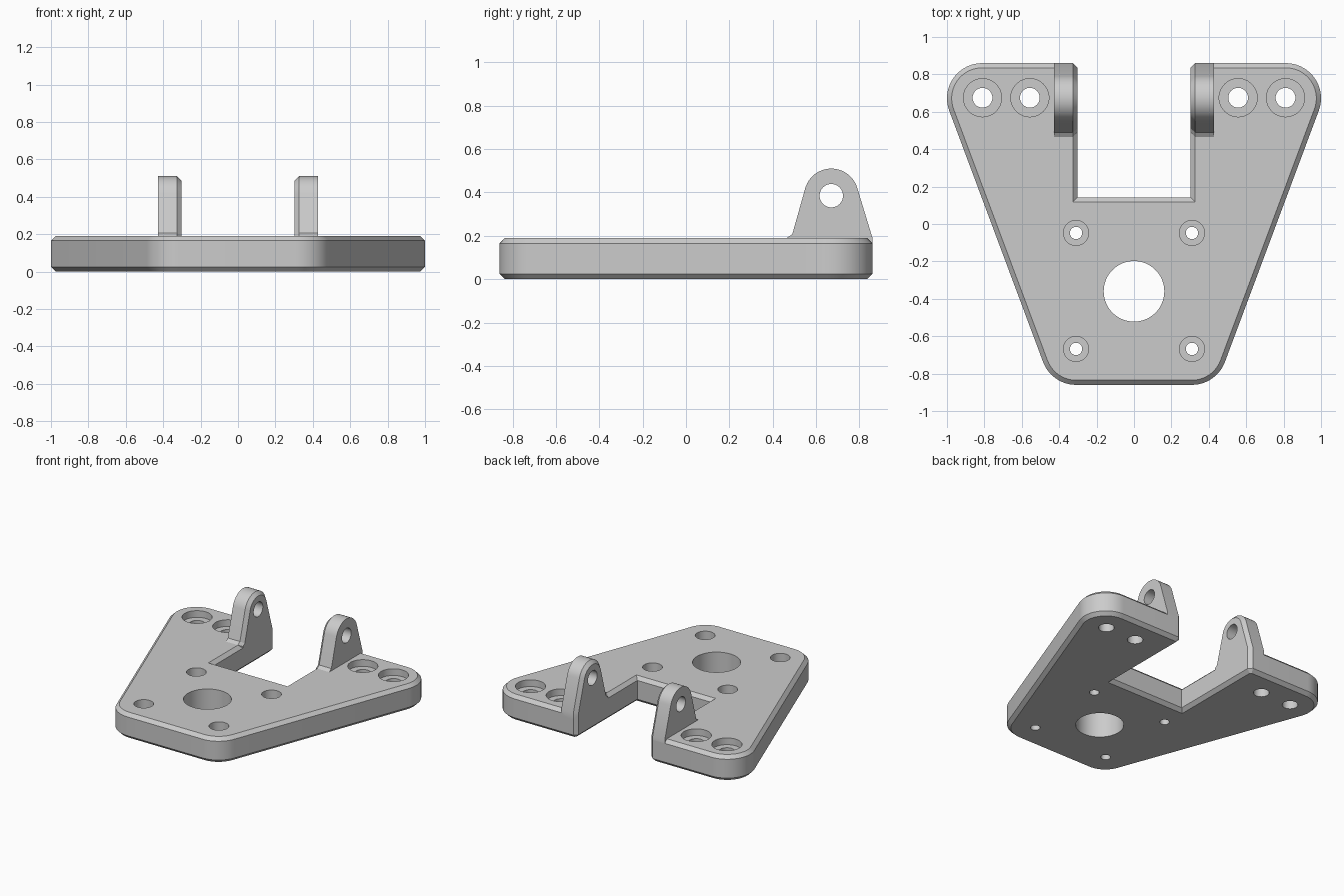
import bpy, bmesh
from math import sin, cos, radians, pi
from mathutils import Vector, Matrix

cube = bpy.data.objects.get("Cube")
if cube:
    bpy.data.objects.remove(cube, do_unlink=True)

GREY = (0.6, 0.6, 0.6, 1)
grey = bpy.data.materials.new("machined grey")
grey.use_nodes = True
grey.diffuse_color = GREY
grey.node_tree.nodes["Principled BSDF"].inputs["Base Color"].default_value = GREY

THICK, CHAMFER, BACK = 0.19, 0.025, 0.86
NOTCH_X, NOTCH_Y = 0.302, 0.142
LUG_OUT = 0.427


def arc(cx, cy, r, start, end, n):
    """Points on an arc, angles in degrees."""
    steps = [radians(start + (end - start) * i / n) for i in range(n + 1)]
    return [Vector((cx + r * cos(a), cy + r * sin(a))) for a in steps]


def circle(cx, cy, r, n=48):
    return arc(cx, cy, r, 0, 360, n)[:-1]


def inset(points, d):
    """Move a counter-clockwise outline inwards by d."""
    result = []
    for i, p in enumerate(points):
        a = (p - points[i - 1]).normalized()
        b = (points[(i + 1) % len(points)] - p).normalized()
        na, nb = Vector((-a.y, a.x)), Vector((-b.y, b.x))
        result.append(p + (na + nb) * d / (1 + na.dot(nb)))
    return result


def loft(bm, outline, layers):
    """Stack the outline at each (height, inset) and cap both ends."""
    rings = [[bm.verts.new((p.x, p.y, h)) for p in inset(outline, d)] for h, d in layers]
    n = len(outline)
    for low, high in zip(rings, rings[1:]):
        for i in range(n):
            j = (i + 1) % n
            bm.faces.new((low[i], low[j], high[j], high[i]))
    bm.faces.new(rings[0][::-1])
    bm.faces.new(rings[-1])


def make_object(name, bm):
    bmesh.ops.recalc_face_normals(bm, faces=bm.faces[:])
    mesh = bpy.data.meshes.new(name)
    bm.to_mesh(mesh)
    bm.free()
    mesh.materials.append(grey)
    obj = bpy.data.objects.new(name, mesh)
    bpy.context.collection.objects.link(obj)
    return obj


def cut_and_finish(obj, cutter):
    """Subtract the cutter, remove it and smooth the round faces."""
    cutter.hide_render = True
    mod = obj.modifiers.new("holes", 'BOOLEAN')
    mod.operation, mod.solver, mod.object = 'DIFFERENCE', 'EXACT', cutter
    bpy.ops.object.select_all(action='DESELECT')
    obj.select_set(True)
    bpy.context.view_layer.objects.active = obj
    bpy.ops.object.modifier_apply(modifier=mod.name)
    bpy.data.objects.remove(cutter, do_unlink=True)
    bpy.ops.object.shade_smooth_by_angle(angle=radians(25))


# Base plate: tapered outline with rounded corners and a notch at the back
half = arc(0.31, -0.672, 0.188, -90, -20, 12)
half += arc(0.812, 0.672, 0.188, -20, 90, 18)
half += [Vector((NOTCH_X + CHAMFER, BACK)), Vector((NOTCH_X, BACK - CHAMFER)),
         Vector((NOTCH_X, NOTCH_Y))]
outline = half + [Vector((-p.x, p.y)) for p in reversed(half)]
bm = bmesh.new()
loft(bm, outline, [(0, CHAMFER), (CHAMFER, 0), (THICK - CHAMFER, 0), (THICK, CHAMFER)])
plate = make_object("base_plate", bm)

# Centre bore and counterbored screw holes: x, y, hole radius, bore radius, bore depth
screws = [(0.81, 0.675, 0.053, 0.102, 0.05), (0.557, 0.675, 0.053, 0.102, 0.05),
          (0.31, -0.048, 0.033, 0.067, 0.1), (0.31, -0.668, 0.033, 0.067, 0.1)]
bm = bmesh.new()
loft(bm, circle(0, -0.36, 0.162, 72), [(-0.1, 0), (0.4, 0)])
for x, y, r, bore, depth in screws:
    step, floor = bore - r, THICK - depth
    for side in (1, -1):
        loft(bm, circle(side * x, y, bore),
             [(-0.1, step), (floor, step), (floor, 0), (0.4, 0)])
cut_and_finish(plate, make_object("plate_hole_cutter", bm))

# Pivot lugs: rounded side profile (y, z) with a chamfered inner edge
PIVOT = (0.67, 0.385)
foot = THICK - 2 * CHAMFER
profile = [Vector(p) for p in ((0.465, foot), (BACK, foot), (BACK, THICK))]
profile += arc(*PIVOT, 0.125, 16, 164, 24)
profile += [Vector((0.49, 0.207)), Vector((0.465, THICK))]
# Cyclic axis swap turns profile (y, z) and loft height into (x, y, z)
SWAP = Matrix(((0, 0, 1), (1, 0, 0), (0, 1, 0)))
for side, name in ((1, "left"), (-1, "right")):
    parts = []
    for label, shape, layers in (
            ("pivot_lug", profile,
             [(NOTCH_X, CHAMFER), (NOTCH_X + CHAMFER, 0), (LUG_OUT, 0)]),
            ("pivot_cutter", circle(*PIVOT, 0.054), [(0.2, 0), (0.6, 0)])):
        bm = bmesh.new()
        loft(bm, shape, layers)
        for v in bm.verts:
            v.co = SWAP @ v.co
            v.co.x *= side
        parts.append(make_object(name + "_" + label, bm))
    cut_and_finish(*parts)
